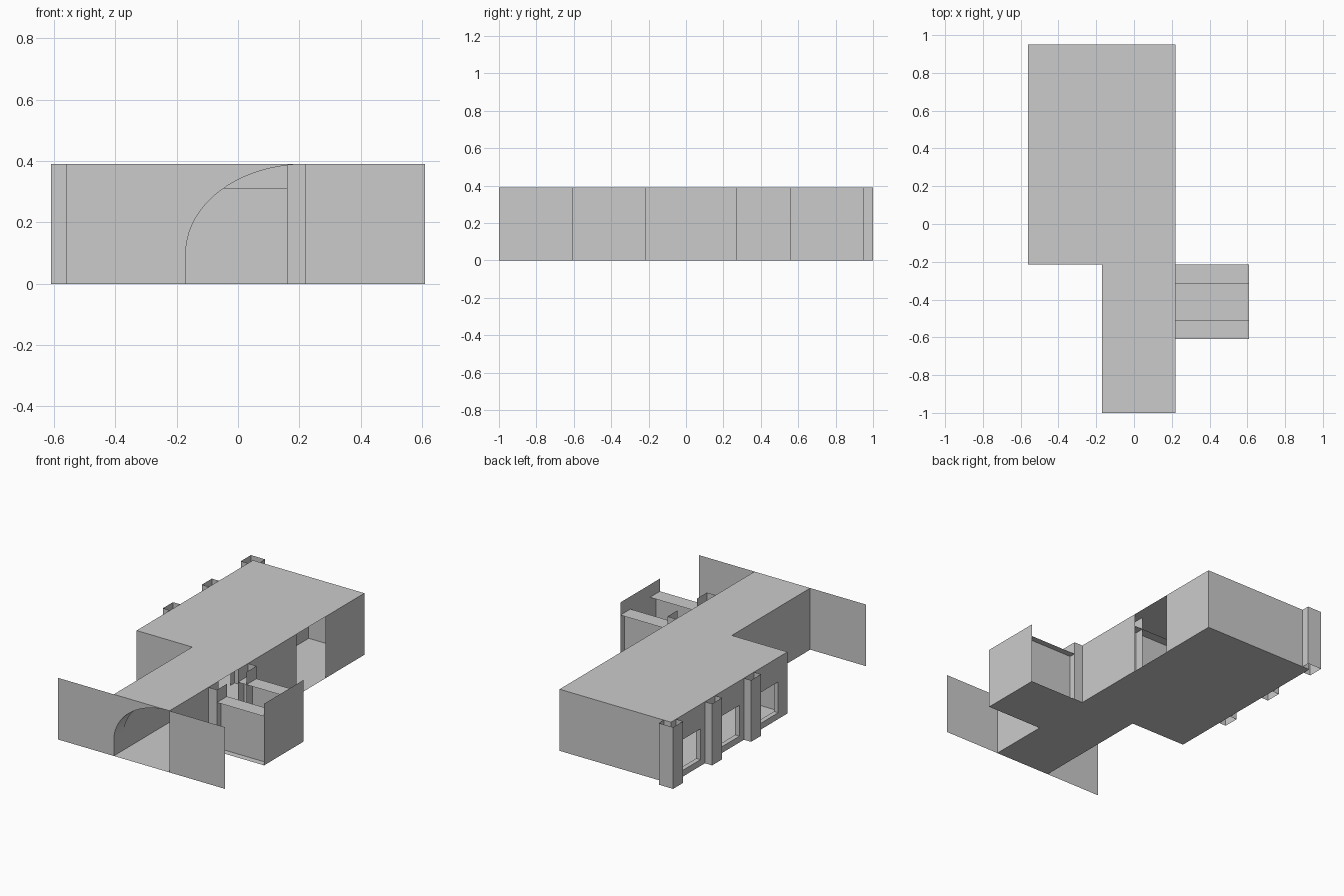
import bpy, math

if "Cube" in bpy.data.objects:
    bpy.data.objects.remove(bpy.data.objects["Cube"])

H = 0.39                                   # wall height, also the tile size
X = [-0.56, -0.17, 0.22, 0.61]             # tile lines across
Y = [-1.0, -0.61, -0.215, 0.17, 0.56, 0.95]  # tile lines along


def mesh(name, quads):
    verts, faces = [], []
    for q in quads:
        faces.append(range(len(verts), len(verts) + len(q)))
        verts += q
    me = bpy.data.meshes.new(name)
    me.from_pydata(verts, [], [list(f) for f in faces])
    ob = bpy.data.objects.new(name, me)
    bpy.context.collection.objects.link(ob)
    return ob


def flat(x0, x1, y0, y1, z):
    return [(x0, y0, z), (x1, y0, z), (x1, y1, z), (x0, y1, z)]


def wall_x(x, y0, y1, z0=0, z1=H):
    return [(x, y0, z0), (x, y1, z0), (x, y1, z1), (x, y0, z1)]


def wall_y(y, x0, x1, z0=0, z1=H):
    return [(x0, y, z0), (x1, y, z0), (x1, y, z1), (x0, y, z1)]


# floor and roof of the room and corridor
plan = [(X[0], X[2], Y[2], Y[5]), (X[1], X[2], Y[0], Y[2])]
mesh("floor", [flat(*r, 0) for r in plan] + [flat(X[2], X[3], Y[1], Y[2], 0)])
mesh("roof", [flat(*r, H) for r in plan])

# plain outer walls, the x = 0.22 side is open at the alcove and at one room tile
mesh("room_walls", [wall_y(Y[5], X[0], X[2]), wall_y(Y[2], X[0], X[1]),
                    wall_x(X[2], Y[2], Y[3]), wall_x(X[2], Y[4], Y[5])])
mesh("corridor_walls", [wall_x(X[1], Y[0], Y[2]), wall_x(X[2], Y[0], Y[1])])
mesh("inner_partition", [wall_x(X[1], Y[3], Y[5])])
mesh("front_panels", [wall_y(Y[0], X[0], X[1]), wall_y(Y[0], X[2], X[3])])

# window wall: each tile has a square hole with a shallow reveal
zb, zt, depth = 0.04, 0.235, 0.03
for i in range(2, 5):
    x, y0, y1 = X[0], Y[i], Y[i + 1]
    a, b = (y0 + y1) / 2 - 0.1, (y0 + y1) / 2 + 0.1
    mesh("window_wall", [
        wall_x(x, y0, a), wall_x(x, b, y1), wall_x(x, a, b, 0, zb), wall_x(x, a, b, zt, H),
        flat(x, x + depth, a, b, zb), flat(x, x + depth, a, b, zt),
        wall_y(a, x, x + depth, zb, zt), wall_y(b, x, x + depth, zb, zt)])

# hollow, uncapped pillars on the window wall
for y in Y[3:]:
    x0, x1, y0, y1 = X[0] - 0.05, X[0] + 0.05, y - 0.05, y + 0.05
    mesh("pillar", [wall_x(x0, y0, y1), wall_x(x1, y0, y1),
                    wall_y(y0, x0, x1), wall_y(y1, x0, x1)])


# ledge wall: set-back lower wall, shelf on top, post at the open end
def ledge_wall(name, y, s, x0, x1, post0, post1):
    yi, yl, z = y + 0.04 * s, y + 0.1 * s, 0.31
    mesh(name, [wall_y(yi, x0, x1, 0, z), flat(x0, x1, y, yl, z),
                wall_y(y, post0, post1), wall_x(post0, y, yl), wall_x(post1, y, yl)])


ledge_wall("alcove_front_wall", Y[1], 1, X[2], X[3], X[2], X[2] + 0.06)
ledge_wall("alcove_back_wall", Y[2], -1, X[2], X[3], X[2], X[2] + 0.06)
ledge_wall("room_ledge_wall", Y[3], 1, X[1], X[2], X[2] - 0.06, X[2])
mesh("alcove_end_wall", [wall_x(X[3], Y[1], Y[2])])

# half arch at the corridor mouth: spandrel and short curved soffit
N = 20
arc = [(X[2] - 0.39 * math.cos(t), 0.1 + 0.29 * math.sin(t))
       for t in (math.pi / 2 * k / N for k in range(N + 1))]
arch = []
for (xa, za), (xb, zc) in zip(arc, arc[1:]):
    arch.append([(xa, Y[0], za), (xb, Y[0], zc), (xb, Y[0] + 0.1, zc), (xa, Y[0] + 0.1, za)])
soffit = mesh("arch_soffit", arch)
for p in soffit.data.polygons:
    p.use_smooth = True
mesh("arch_spandrel", [[(X[1], Y[0], H)] + [(x, Y[0], z) for x, z in arc]])
